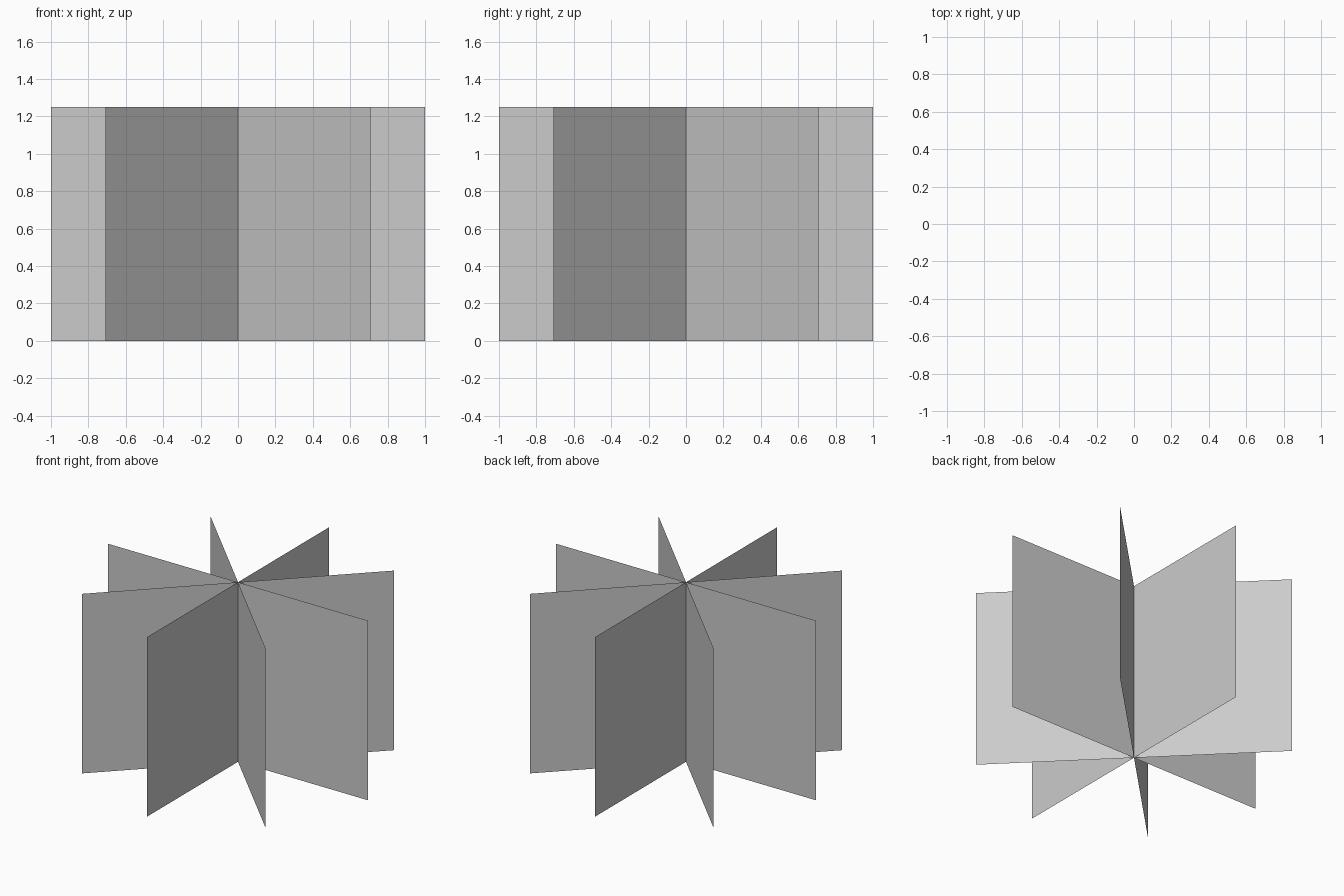
import bpy
import math

if "Cube" in bpy.data.objects:
    bpy.data.objects.remove(bpy.data.objects["Cube"])

WIDTH, HEIGHT, COUNT = 2.0, 1.25, 4


def upright_card(name, angle):
    """Thin single-sided card standing on the ground, turned about z."""
    x = math.cos(angle) * WIDTH / 2
    y = math.sin(angle) * WIDTH / 2
    mesh = bpy.data.meshes.new(name)
    mesh.from_pydata(
        [(-x, -y, 0), (x, y, 0), (x, y, HEIGHT), (-x, -y, HEIGHT)],
        [], [(0, 1, 2, 3)])
    card = bpy.data.objects.new(name, mesh)
    bpy.context.collection.objects.link(card)
    return card


# Four crossing foliage cards, 45 degrees apart
for i in range(COUNT):
    upright_card(f"crossed_card_{i + 1}", i * math.pi / COUNT)
